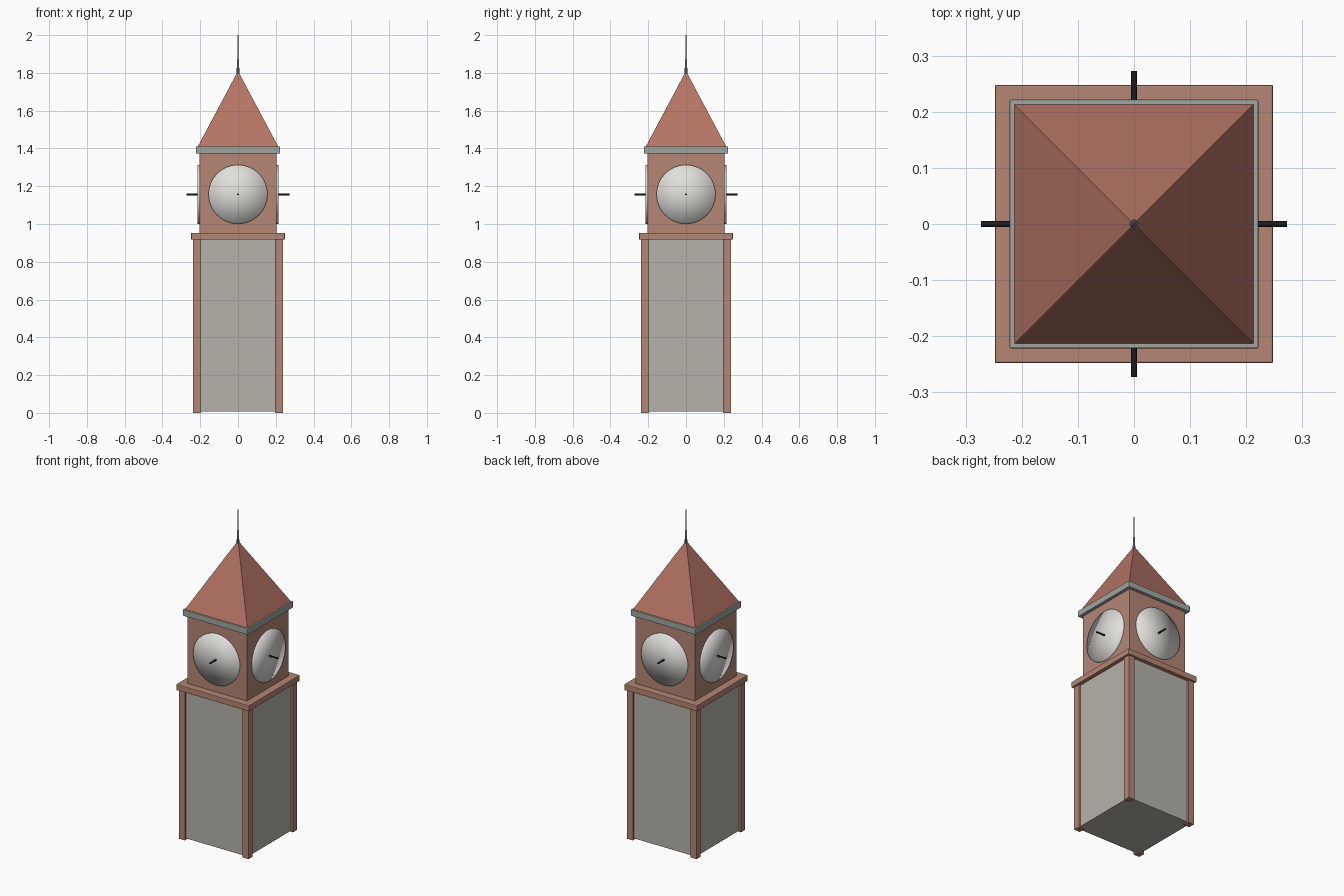
import bpy, bmesh
from math import pi, sqrt
from mathutils import Matrix, Vector

cube = bpy.data.objects.get("Cube")
if cube:
    bpy.data.objects.remove(cube)


def material(name, rgb):
    m = bpy.data.materials.new(name)
    m.use_nodes = True
    colour = (*rgb, 1)
    m.diffuse_color = colour
    m.node_tree.nodes["Principled BSDF"].inputs["Base Color"].default_value = colour
    return m


brick = material("brick brown", (0.46, 0.24, 0.175))
stone = material("panel grey", (0.47, 0.45, 0.41))
tile = material("roof red", (0.46, 0.175, 0.13))
trim = material("trim grey", (0.36, 0.38, 0.36))
white = material("dial white", (0.75, 0.74, 0.70))
black = material("pin black", (0.02, 0.02, 0.024))
metal = material("spire metal", (0.15, 0.16, 0.18))


def finish(name, bm, mat, bevel=0):
    mesh = bpy.data.meshes.new(name)
    bm.to_mesh(mesh)
    bm.free()
    mesh.materials.append(mat)
    ob = bpy.data.objects.new(name, mesh)
    bpy.context.collection.objects.link(ob)
    if bevel:
        mod = ob.modifiers.new("edge bevel", "BEVEL")
        mod.width = bevel
        mod.segments = 2
    return ob


def box(name, half, z0, z1, mat, x=0, y=0, bevel=0):
    bm = bmesh.new()
    bmesh.ops.create_cube(bm, size=1)
    bmesh.ops.scale(bm, vec=(2 * half, 2 * half, z1 - z0), verts=bm.verts)
    bmesh.ops.translate(bm, vec=(x, y, (z0 + z1) / 2), verts=bm.verts)
    return finish(name, bm, mat, bevel)


def cone(name, r0, r1, z0, z1, sides, mat, matrix=Matrix()):
    bm = bmesh.new()
    bmesh.ops.create_cone(bm, cap_ends=True, cap_tris=True, segments=sides,
                          radius1=r0, radius2=r1, depth=z1 - z0)
    bmesh.ops.translate(bm, vec=(0, 0, (z0 + z1) / 2), verts=bm.verts)
    bmesh.ops.transform(bm, matrix=matrix, verts=bm.verts)
    return finish(name, bm, mat)


# Shaft with corner posts
box("shaft_core", 0.225, 0.008, 0.92, stone)
for side, sx in (("left", 1), ("right", -1)):
    for end, sy in (("front", -1), ("back", 1)):
        box(f"{end}_{side}_post", 0.02, 0, 0.92, brick, sx * 0.217, sy * 0.217)

# Ledge, clock room and eaves
box("ledge", 0.248, 0.917, 0.953, brick, bevel=0.003)
box("clock_room", 0.203, 0.95, 1.375, brick)
box("eaves", 0.222, 1.372, 1.41, trim, bevel=0.003)

# Pyramid roof
roof = cone("roof", 0.214 * sqrt(2), 0, 1.408, 1.81, 4, tile,
            Matrix.Rotation(pi / 4, 4, "Z"))
bm = bmesh.new()
bm.from_mesh(roof.data)
corner = max(v.co.x for v in bm.verts)
if corner > 0.25:  # keep the eave edges parallel to the walls
    bmesh.ops.rotate(bm, matrix=Matrix.Rotation(pi / 4, 3, "Z"), verts=bm.verts)
    bm.to_mesh(roof.data)
bm.free()

# Spire in two tapering lengths
for name, r0, r1, z0, z1 in (("spire_base", 0.008, 0.005, 1.79, 1.87),
                             ("spire_tip", 0.004, 0.002, 1.86, 2.0)):
    spire = cone(name, r0, r1, z0, z1, 12, metal)
    spire.data.shade_smooth()

# A softly shaded dial and its pin on every side
for i, side in enumerate(("front", "left", "back", "right")):
    turn = (Matrix.Translation(Vector((0, 0, 1.157)))
            @ Matrix.Rotation(i * pi / 2, 4, "Z") @ Matrix.Rotation(pi / 2, 4, "X"))
    dial = cone(f"{side}_dial", 0.156, 0.156, 0.195, 0.214, 48, white, turn)
    dial.data.shade_smooth()
    cone(f"{side}_pin", 0.005, 0.005, 0.2, 0.273, 8, black, turn)
